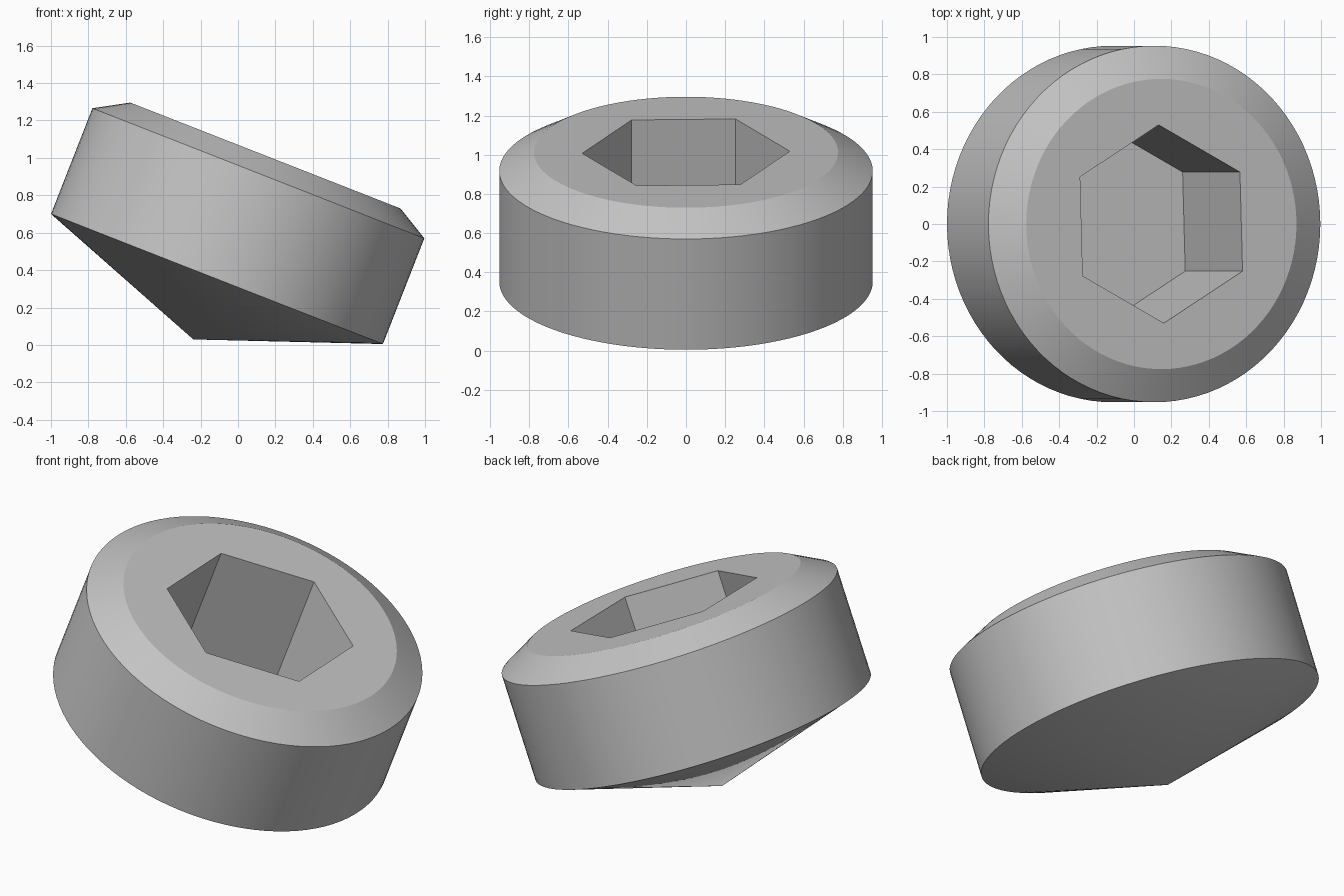
import bpy, bmesh
from math import radians, sin, cos, tau
from mathutils import Matrix

cube = bpy.data.objects.get("Cube")
if cube:
    bpy.data.objects.remove(cube)

SEGMENTS = 96
RADIUS, CAP_RADIUS = 0.953, 0.776
WALL, CHAMFER, TIP = 0.607, 0.102, 0.347
HEX_RADIUS, HEX_DEPTH = 0.53, 0.84
TOP = WALL + CHAMFER

grey = bpy.data.materials.new("steel grey")
grey.use_nodes = True
colour = (0.55, 0.55, 0.55, 1)
grey.diffuse_color = colour
grey.node_tree.nodes["Principled BSDF"].inputs["Base Color"].default_value = colour

bm = bmesh.new()


def ring(radius, z, sides, turn=0.0):
    return [bm.verts.new((radius * cos(turn + tau * i / sides),
                          radius * sin(turn + tau * i / sides), z))
            for i in range(sides)]


def pairs(loop):
    return zip(loop, loop[1:] + loop[:1])


def wall(lower, upper):
    for (a, b), (c, d) in zip(pairs(lower), pairs(upper)):
        bm.faces.new((a, b, d, c))


# Outer wall, chamfer and cone-shaped point
bottom = ring(RADIUS, 0, SEGMENTS)
rim = ring(RADIUS, WALL, SEGMENTS)
cap = ring(CAP_RADIUS, TOP, SEGMENTS)
wall(bottom, rim)
wall(rim, cap)
tip = bm.verts.new((0, 0, -TIP))
for a, b in pairs(bottom):
    bm.faces.new((b, a, tip))

# Hexagonal socket
turn = radians(30 + 1.6)
hex_top = ring(HEX_RADIUS, TOP, 6, turn)
hex_floor = ring(HEX_RADIUS, TOP - HEX_DEPTH, 6, turn)
wall(hex_top, hex_floor)
bm.faces.new(hex_floor)

# Flat top face around the socket
edges = [bm.edges.get(p) for loop in (cap, hex_top) for p in pairs(loop)]
bmesh.ops.triangle_fill(bm, use_beauty=True, edges=edges, normal=(0, 0, 1))
bmesh.ops.recalc_face_normals(bm, faces=bm.faces)

# Lean the whole screw towards its left
lean = Matrix.Translation((-0.1125, 0, 0.3525)) @ Matrix.Rotation(radians(21.4), 4, "Y")
bm.transform(lean)

mesh = bpy.data.meshes.new("set_screw")
bm.to_mesh(mesh)
bm.free()
mesh.materials.append(grey)
screw = bpy.data.objects.new("set_screw", mesh)
bpy.context.collection.objects.link(screw)

bpy.ops.object.select_all(action="DESELECT")
screw.select_set(True)
bpy.context.view_layer.objects.active = screw
bpy.ops.object.shade_smooth_by_angle(angle=radians(20))
